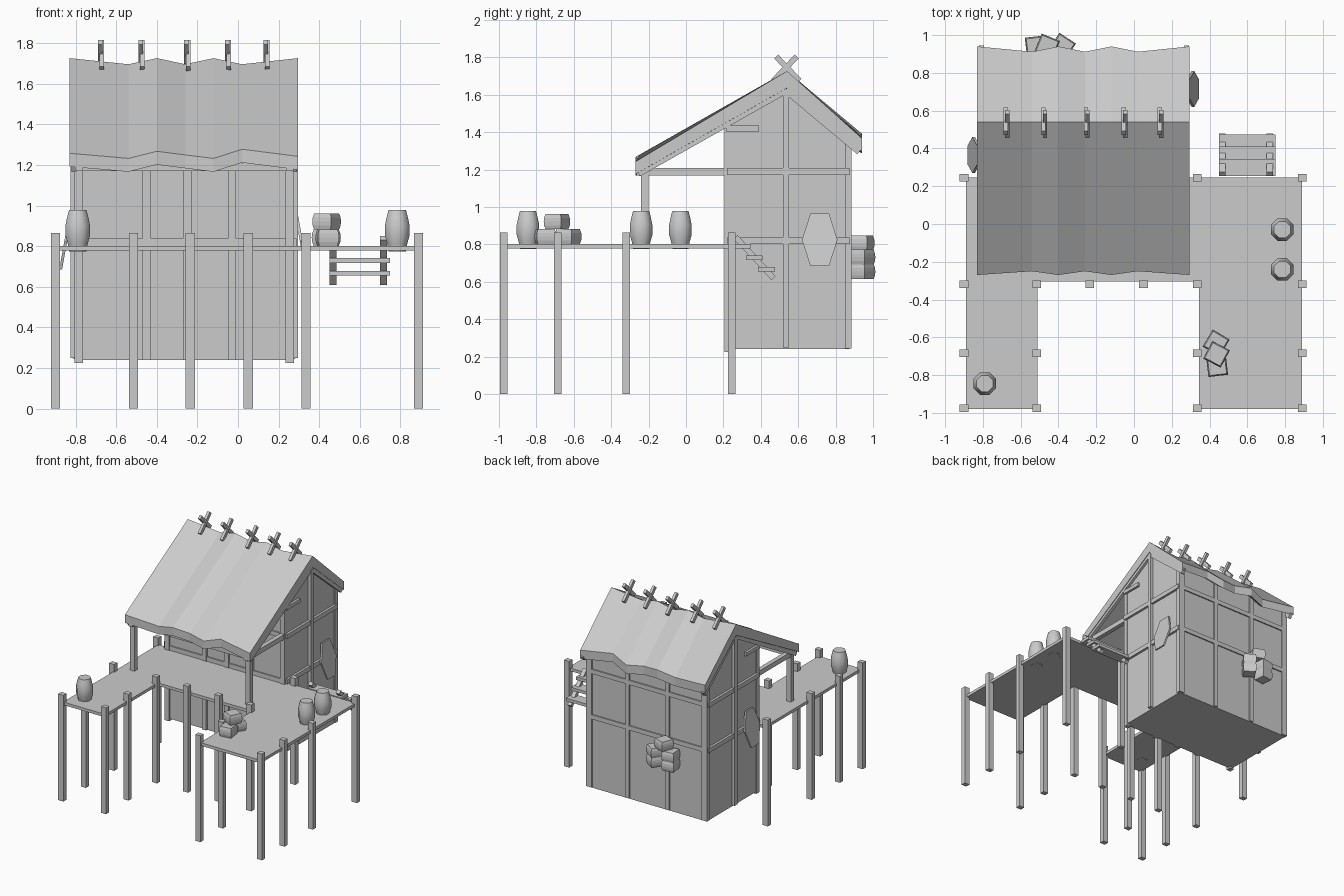
import bpy, bmesh, math
from mathutils import Vector, Matrix

cube = bpy.data.objects.get("Cube")
if cube:
    bpy.data.objects.remove(cube, do_unlink=True)

wood = bpy.data.materials.new("plain_grey")
wood.use_nodes = True
wood.diffuse_color = (0.6, 0.6, 0.6, 1)
wood.node_tree.nodes["Principled BSDF"].inputs["Base Color"].default_value = (0.6, 0.6, 0.6, 1)


def finish(name, bm, smooth=False):
    bmesh.ops.recalc_face_normals(bm, faces=bm.faces)
    mesh = bpy.data.meshes.new(name)
    bm.to_mesh(mesh)
    bm.free()
    mesh.materials.append(wood)
    if smooth:
        for p in mesh.polygons:
            p.use_smooth = len(p.vertices) == 4 and abs(p.normal.z) < 0.9
    ob = bpy.data.objects.new(name, mesh)
    bpy.context.collection.objects.link(ob)
    return ob


def box(name, lo, hi):
    lo, hi = Vector(lo), Vector(hi)
    bm = bmesh.new()
    size = Matrix.Diagonal((*(hi - lo), 1))
    bmesh.ops.create_cube(bm, size=1, matrix=Matrix.Translation((lo + hi) / 2) @ size)
    return finish(name, bm)


def prism(name, points, offset):
    """Extrude a flat outline along an offset vector."""
    bm = bmesh.new()
    face = bm.faces.new([bm.verts.new(p) for p in points])
    new = bmesh.ops.extrude_face_region(bm, geom=[face])["geom"]
    bmesh.ops.translate(bm, vec=offset, verts=[v for v in new if isinstance(v, bmesh.types.BMVert)])
    return finish(name, bm)


def slanted_bar(name, x, a, b, width, depth):
    """Bar in the y-z plane from a to b, centred on x."""
    a, b = Vector((x - width / 2, *a)), Vector((x - width / 2, *b))
    d = (b - a).normalized()
    n = Vector((0, -d.z, d.y)) * depth / 2
    return prism(name, [a - n, b - n, b + n, a + n], (width, 0, 0))


def lathe(name, profile, sides, place, turn=0):
    """Revolve (radius, z) pairs with few sides."""
    bm = bmesh.new()
    rings = []
    for r, z in profile:
        angles = [turn + math.tau * i / sides for i in range(sides)]
        rings.append([bm.verts.new((place[0] + r * math.cos(t), place[1] + r * math.sin(t), place[2] + z))
                      for t in angles])
    for low, high in zip(rings, rings[1:]):
        for i in range(sides):
            j = (i + 1) % sides
            bm.faces.new((low[i], low[j], high[j], high[i]))
    bm.faces.new(rings[0])
    bm.faces.new(rings[-1])
    return finish(name, bm, smooth=sides > 4)


# Deck: U-shaped platform
outline = [(-.89, .245), (-.89, -.98), (-.51, -.98), (-.51, -.305),
           (.345, -.305), (.345, -.98), (.89, -.98), (.89, .245)]
prism("deck", [(x, y, .778) for x, y in outline], (0, 0, .024))

# Stilts under the deck
stilts = [(x, y) for x in (-.9, -.515, .335, .89) for y in (-.975, -.685, -.32)]
stilts += [(-.235, -.32), (.05, -.32), (-.9, .245), (.335, .245), (.89, .245)]
for x, y in stilts:
    box("stilt", (x - .023, y - .02, 0), (x + .023, y + .02, .865))

# House body with gables
gable = [(.22, .24), (.875, .24), (.875, 1.38), (.535, 1.63), (.22, 1.46)]
prism("house_walls", [(-.8, y, z) for y, z in gable], (1.07, 0, 0))

# Timber frame
for x in (-.785, .255):
    box("front_corner_post", (x - .02, .205, .225), (x + .02, .245, 1.43))
    box("back_corner_post", (x - .025, .85, .245), (x + .025, .885, 1.36))
    box("veranda_post", (x - .02, -.24, .8), (x + .02, -.2, 1.19))
    box("veranda_beam", (x - .018, -.265, 1.17), (x + .018, .22, 1.21))
for x in (-.45, -.25, -.03):
    box("front_stud", (x - .02, .205, .24), (x + .02, .23, 1.45))
for x in (-.45, -.09):
    box("back_stud", (x - .017, .86, .245), (x + .017, .885, 1.38))
for z in (.82, 1.19):
    box("front_rail", (-.8, .21, z - .018), (.27, .23, z + .018))
    box("back_rail", (-.8, .86, z - .018), (.27, .885, z + .018))
box("eave_beam", (-.8, -.24, 1.17), (.27, -.2, 1.21))
for x in (-.807, .277):
    for z in (.82, 1.19):
        box("side_rail", (x - .012, .22, z - .018), (x + .012, .875, z + .018))
    box("upper_rail", (x - .012, .215, 1.405), (x + .012, .39, 1.435))
    box("gable_post", (x - .018, .518, .25), (x + .018, .552, 1.62))
    slanted_bar("front_rafter", x, (-.255, 1.185), (.535, 1.63), .026, .045)
    slanted_bar("back_rafter", x, (.93, 1.3), (.535, 1.63), .026, .045)

# Sagging roof: one closed cross-section per station
stations = [(-.83, 1.258, 0), (-.54, 1.233, 1), (-.4, 1.268, 0), (-.26, 1.25, 1),
            (-.12, 1.233, 0), (.02, 1.278, 1), (.295, 1.243, 0)]
bm = bmesh.new()
loops = []
for x, eave, dip in stations:
    ridge = 1.727 - .03 * dip
    front, back = -.27 + .02 * dip, .94 - .028 * dip
    section = [(front, eave), (.54, ridge), (back, eave + .125),
               (back, eave + .055), (.54, ridge - .09), (front, eave - .066)]
    loops.append([bm.verts.new((x, y, z)) for y, z in section])
for a, b in zip(loops, loops[1:]):
    for i in range(6):
        j = (i + 1) % 6
        bm.faces.new((a[i], a[j], b[j], b[i]))
for s in (loops[0], loops[-1]):
    bm.faces.new((s[0], s[1], s[4], s[5]))
    bm.faces.new((s[1], s[2], s[3], s[4]))
finish("roof", bm)

# Crossed finials along the ridge
for x in (-.675, -.475, -.25, -.05, .14):
    for side in (-1, 1):
        slanted_bar("ridge_cross", x + side * .004, (.537 - side * .07, 1.675),
                    (.537 + side * .055, 1.805), .022, .03)

# Steps at the back of the deck
for x in (.468, .718):
    slanted_bar("step_stringer", x, (.265, .84), (.468, .62), .034, .03)
for y, z in ((.3, .79), (.365, .73), (.43, .667)):
    box("step_tread", (.45, y - .045, z - .012), (.75, y + .045, z + .012))

# Hexagonal shields leaning on the side walls
hexagon = [(.095, 0), (.05, .14), (-.05, .14), (-.095, 0), (-.05, -.14), (.05, -.14)]
for side, x, y0 in ((1, .305, .715), (-1, -.842, .365)):
    prism("hex_shield", [(x - side * .18 * z, y0 + y, .825 + z) for y, z in hexagon],
          (side * .014, 0, 0))

# Barrels
barrel = [(.046, 0), (.054, .04), (.065, .075), (.065, .13), (.056, .17), (.047, .203)]
for x, y in ((-.79, -.845), (.785, -.03), (.785, -.24)):
    lathe("barrel", barrel, 8, (x, y, .775), math.pi / 8)

# Bulging bundles on the deck and against the back wall
bundle = [(.064, 0), (.072, .02), (.074, .04), (.072, .06), (.064, .08)]
deck_pile = [(.435, -.63, .802, .25), (.44, -.752, .802, .9), (.437, -.69, .882, .3)]
wall_pile = [(-.52, .94, .615, .9), (-.38, .94, .615, .2), (-.52, .94, .692, .9),
             (-.38, .94, .692, .2), (-.46, .94, .768, .4)]
for x, y, z, turn in deck_pile + wall_pile:
    lathe("bundle", bundle, 4, (x, y, z), turn)
